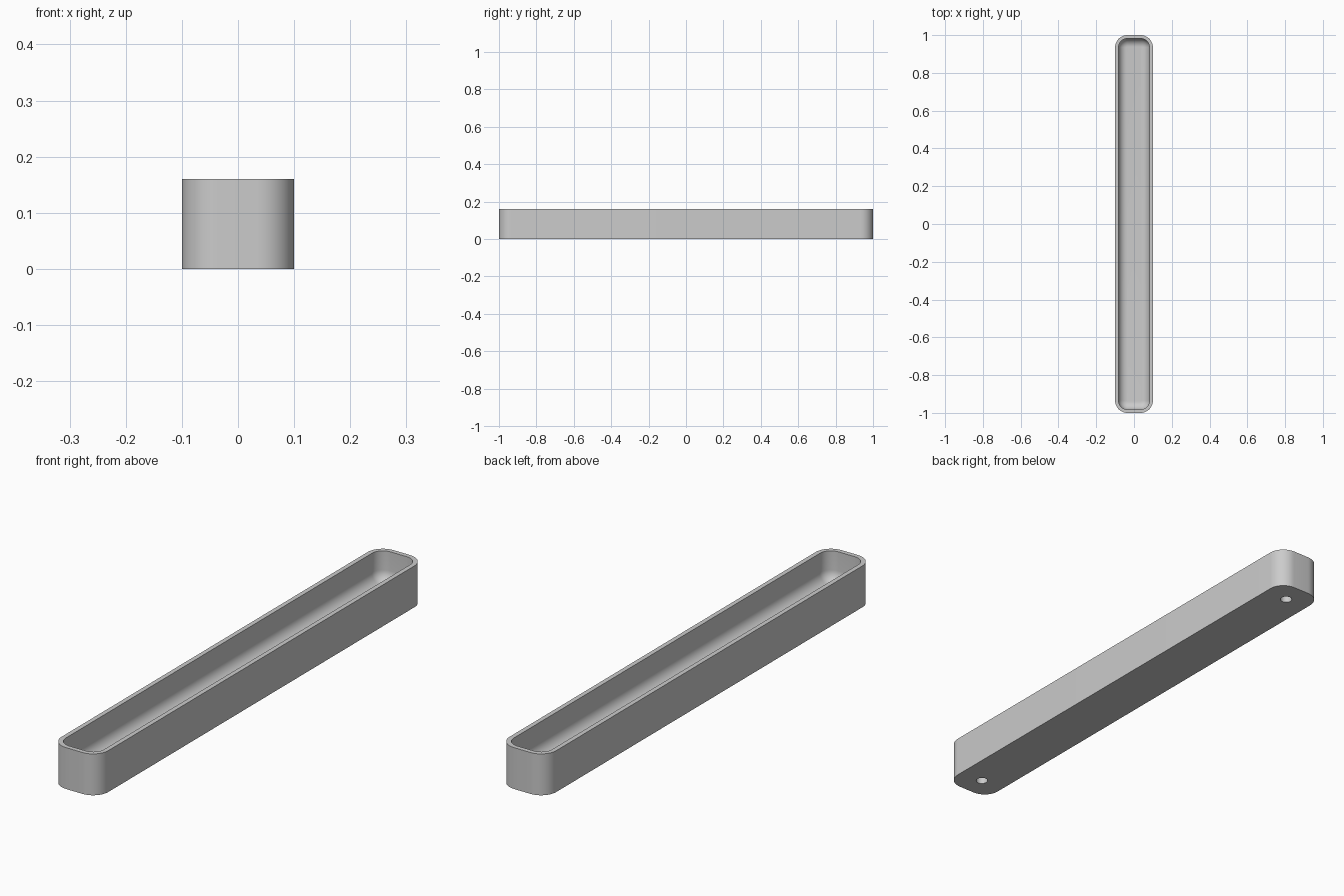
import bpy, bmesh
from math import cos, sin, pi, radians

HALF_W, HALF_L, HEIGHT = 0.1, 1.0, 0.16
CORNER, WALL, FLOOR = 0.065, 0.018, 0.042
FILLET = 0.044
CORNER_STEPS, FILLET_STEPS = 12, 10
HOLE_Y, HOLE_R, HOLE_DEPTH = 0.91, 0.022, 0.025

cube = bpy.data.objects.get("Cube")
if cube:
    bpy.data.objects.remove(cube, do_unlink=True)

grey = bpy.data.materials.new("light grey")
grey.use_nodes = True
colour = (0.6, 0.6, 0.6, 1)
grey.diffuse_color = colour
grey.node_tree.nodes["Principled BSDF"].inputs["Base Color"].default_value = colour


def rounded_loop(bm, inset, z):
    """Rounded rectangle of vertices, pulled in evenly by inset."""
    r = CORNER - inset
    verts = []
    for quarter, (sx, sy) in enumerate([(1, 1), (-1, 1), (-1, -1), (1, -1)]):
        for i in range(CORNER_STEPS + 1):
            a = (quarter + i / CORNER_STEPS) * pi / 2
            verts.append(bm.verts.new((sx * (HALF_W - CORNER) + r * cos(a),
                                       sy * (HALF_L - CORNER) + r * sin(a), z)))
    return verts


# Wall section from the outer base, over the rim and down the inner fillet
section = [(0, 0), (0, HEIGHT), (WALL, HEIGHT)]
for i in range(FILLET_STEPS + 1):
    a = i / FILLET_STEPS * pi / 2
    section.append((WALL + FILLET * (1 - cos(a)), FLOOR + FILLET * (1 - sin(a))))

# Tray body: the section swept round the rounded rectangle
bm = bmesh.new()
loops = [rounded_loop(bm, inset, z) for inset, z in section]
for low, high in zip(loops, loops[1:]):
    for i in range(len(low)):
        j = (i + 1) % len(low)
        bm.faces.new((low[i], low[j], high[j], high[i]))
bm.faces.new(loops[0][::-1])
bm.faces.new(loops[-1])
bmesh.ops.recalc_face_normals(bm, faces=bm.faces)
mesh = bpy.data.meshes.new("tray")
bm.to_mesh(mesh)
bm.free()
mesh.materials.append(grey)
tray = bpy.data.objects.new("tray", mesh)
bpy.context.collection.objects.link(tray)

# Blind round holes under both ends
for name, side in (("front_hole_cutter", -1), ("back_hole_cutter", 1)):
    bpy.ops.mesh.primitive_cylinder_add(vertices=32, radius=HOLE_R, depth=2 * HOLE_DEPTH,
                                        location=(0, side * HOLE_Y, 0))
    cutter = bpy.context.object
    cutter.name = name
    cutter.data.materials.append(grey)
    cutter.hide_render = True
    cutter.hide_set(True)
    cut = tray.modifiers.new(name, 'BOOLEAN')
    cut.operation, cut.solver, cut.object = 'DIFFERENCE', 'EXACT', cutter

# Apply the cuts, drop the cutters and smooth the rounded surfaces
bpy.ops.object.select_all(action='DESELECT')
bpy.context.view_layer.objects.active = tray
tray.select_set(True)
for cut in list(tray.modifiers):
    cutter = cut.object
    bpy.ops.object.modifier_apply(modifier=cut.name)
    bpy.data.objects.remove(cutter, do_unlink=True)
bpy.ops.object.shade_smooth_by_angle(angle=radians(35))
